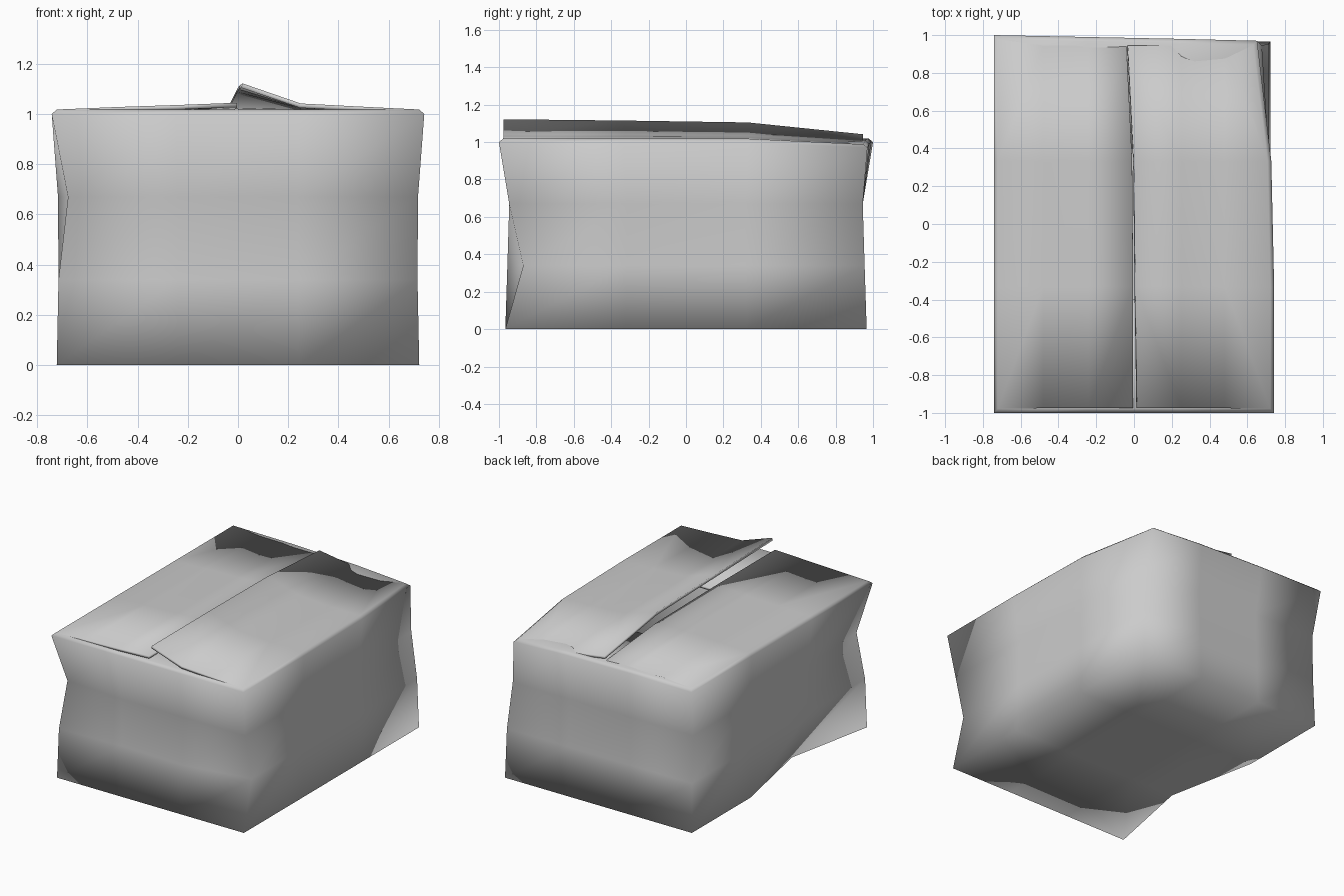
import bpy
import bmesh
from mathutils import Vector

cube = bpy.data.objects.get("Cube")
if cube:
    bpy.data.objects.remove(cube, do_unlink=True)

grey = bpy.data.materials.new("plain grey card")
grey.use_nodes = True
COLOUR = (0.6, 0.6, 0.6, 1)
grey.diffuse_color = COLOUR
grey.node_tree.nodes["Principled BSDF"].inputs["Base Color"].default_value = COLOUR

bm = bmesh.new()

# Wall outline: cells of a 4 x 4 grid, counter-clockwise from the front corner
loop = ([(i, 0) for i in range(3)] + [(3, j) for j in range(3)]
        + [(i, 3) for i in (3, 2, 1)] + [(0, j) for j in (3, 2, 1)])

# Half width, half depth and height of each wall level
levels = [(0.722, 0.966, 0), (0.715, 0.955, 0.34), (0.717, 0.945, 0.67), (0.742, 1.0, 1.0)]

# Crushed places: (level, column, row) -> shift
dents = {
    (0, 0, 1): (0.13, 0, 0),
    (1, 3, 0): (0, 0.085, 0),
    (1, 1, 0): (0, 0.015, 0),
    (2, 0, 0): (0.04, 0.03, 0),
    (2, 3, 3): (-0.04, 0, 0),
    (3, 3, 2): (-0.015, 0, 0),
    (3, 3, 3): (-0.09, -0.03, -0.03),
    (3, 2, 3): (0, -0.02, -0.01),
    (3, 1, 3): (0, -0.01, 0),
}


def cell_point(level, i, j):
    hx, hy, z = levels[level]
    base = Vector((hx * (2 * i / 3 - 1), hy * (2 * j / 3 - 1), z))
    return base + Vector(dents.get((level, i, j), (0, 0, 0)))


def skin(grid):
    """Fill a rectangular grid of vertices with quads."""
    for a, b in zip(grid, grid[1:]):
        for k in range(len(a) - 1):
            bm.faces.new((a[k], a[k + 1], b[k + 1], b[k]))


# Walls
rings = [{c: bm.verts.new(cell_point(n, *c)) for c in loop} for n in range(4)]

# Folded rim just inside the top of the walls
rim = {}
for i, j in loop:
    p = cell_point(3, i, j)
    dx = {0: 0.02, 3: -0.02}.get(i, 0)
    dy = {0: 0.022, 3: -0.022}.get(j, 0)
    rim[i, j] = bm.verts.new(p + Vector((dx, dy, 0.018)))
rings.append(rim)
closed = loop + loop[:1]
skin([[ring[c] for c in closed] for ring in rings])

# Bottom
floor = dict(rings[0])
for i in (1, 2):
    for j in (1, 2):
        floor[i, j] = bm.verts.new(cell_point(0, i, j))
skin([[floor[i, j] for j in range(4)] for i in range(4)])

# Inner end flaps tucked under the long flaps
for j, y in ((0, -0.4), (3, 0.4)):
    edge = [rim[i, j] for i in range(4)]
    inner = [bm.verts.new((x, y, 0.97)) for x in (-0.66, -0.22, 0.22, 0.66)]
    skin([edge, inner])


def long_flap(side, columns):
    """Flap hinged on one side; each column is its x and z at the four rows."""
    rows = (-0.975, -0.33, 0.33, 0.945)
    grid = [[rim[side, j] for j in range(4)]]
    for xs, zs in columns:
        grid.append([bm.verts.new(p) for p in zip(xs, rows, zs)])
    skin(grid)


long_flap(3, [
    ([0.48] * 4, (1.03, 1.03, 1.022, 0.99)),
    ([0.25] * 4, (1.042, 1.04, 1.035, 1.0)),
    ((0.018, 0.008, 0.0, -0.032), (1.122, 1.115, 1.105, 1.042)),
])
long_flap(0, [
    ([-0.48] * 4, (1.028, 1.028, 1.028, 1.018)),
    ([-0.24] * 4, (1.036, 1.036, 1.034, 1.015)),
    ((-0.005, -0.005, -0.01, -0.04), (1.045, 1.045, 1.04, 1.012)),
])

bmesh.ops.recalc_face_normals(bm, faces=bm.faces)
# Make sure the floor faces down
if min(bm.faces, key=lambda f: f.calc_center_median().z).normal.z > 0:
    bmesh.ops.reverse_faces(bm, faces=bm.faces)
for face in bm.faces:
    face.smooth = True

mesh = bpy.data.meshes.new("crumpled_box")
bm.to_mesh(mesh)
bm.free()
mesh.materials.append(grey)
box = bpy.data.objects.new("crumpled_box", mesh)
bpy.context.collection.objects.link(box)

# Card thickness, grown inwards
card = box.modifiers.new("card thickness", "SOLIDIFY")
card.thickness = 0.018
card.offset = -1
